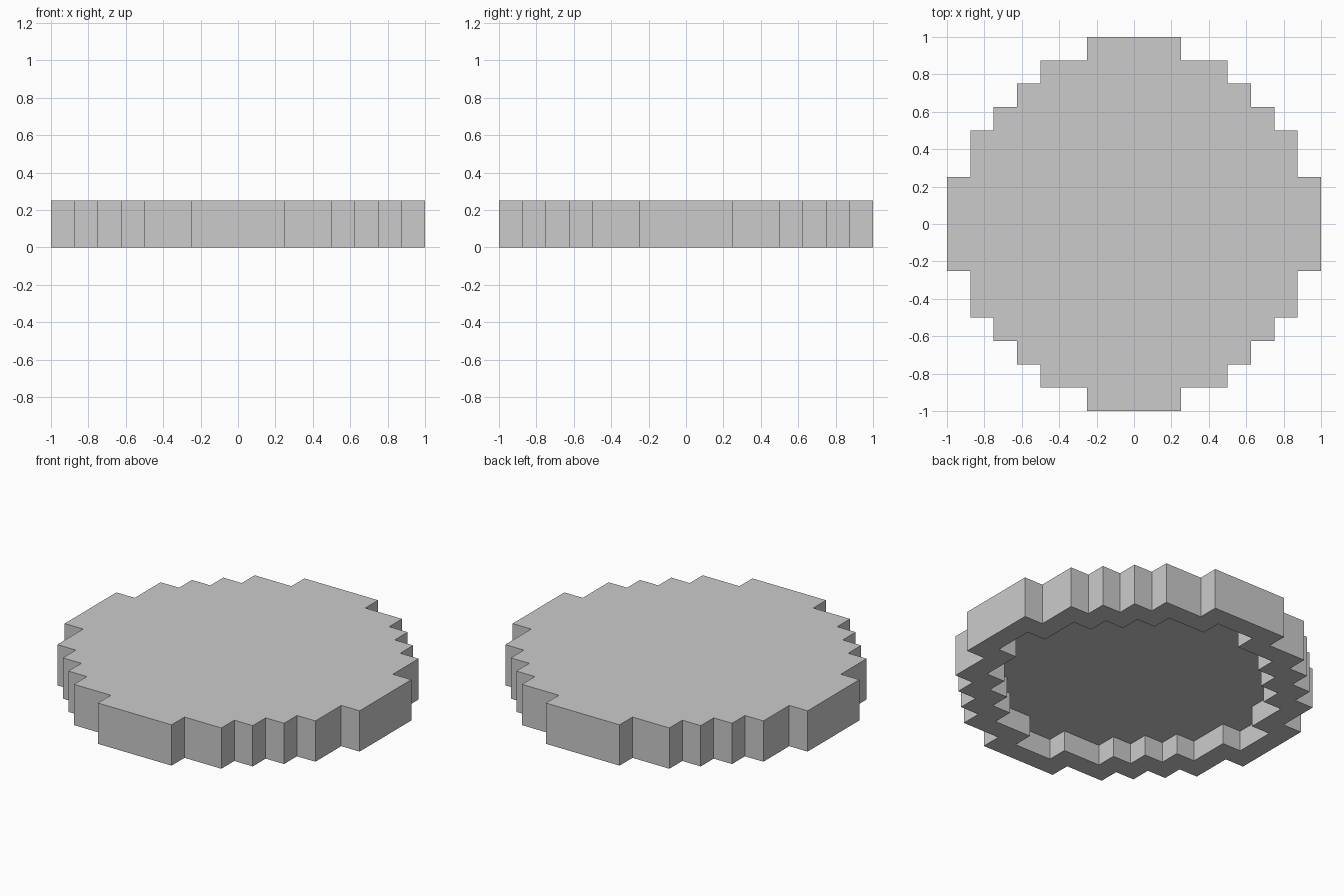
import bpy, bmesh

if "Cube" in bpy.data.objects:
    bpy.data.objects.remove(bpy.data.objects["Cube"])

PIXEL = 0.125      # size of one outline step, also the rim width
HEIGHT = 0.25
RECESS = 0.125     # depth of the hollow underneath

# One quarter of the stepped circle, in pixels, from the +x side to the +y side
QUARTER = [(8, 2), (7, 2), (7, 4), (6, 4), (6, 5), (5, 5),
           (5, 6), (4, 6), (4, 7), (2, 7), (2, 8)]


def outline(inset):
    """Full stepped outline: the quarter turned four times, pulled in by inset pixels."""
    points = [((x - inset) * PIXEL, (y - inset) * PIXEL) for x, y in QUARTER]
    loop = []
    for _ in range(4):
        loop += points
        points = [(-y, x) for x, y in points]
    return loop


def ring(bm, inset, z):
    return [bm.verts.new((x, y, z)) for x, y in outline(inset)]


def bridge(bm, a, b):
    for i in range(len(a)):
        j = (i + 1) % len(a)
        bm.faces.new((a[i], a[j], b[j], b[i]))


bm = bmesh.new()
# Rings run from the top edge, down the outside, across the rim and up into the recess
rings = [ring(bm, 0, HEIGHT), ring(bm, 0, 0), ring(bm, 1, 0), ring(bm, 1, RECESS)]
for a, b in zip(rings, rings[1:]):
    bridge(bm, a, b)
# Flat top and recess ceiling
bm.faces.new(rings[0])
bm.faces.new(rings[-1])
bmesh.ops.recalc_face_normals(bm, faces=bm.faces)

mesh = bpy.data.meshes.new("stepped_disc")
bm.to_mesh(mesh)
bm.free()
disc = bpy.data.objects.new("stepped_disc", mesh)
bpy.context.collection.objects.link(disc)
